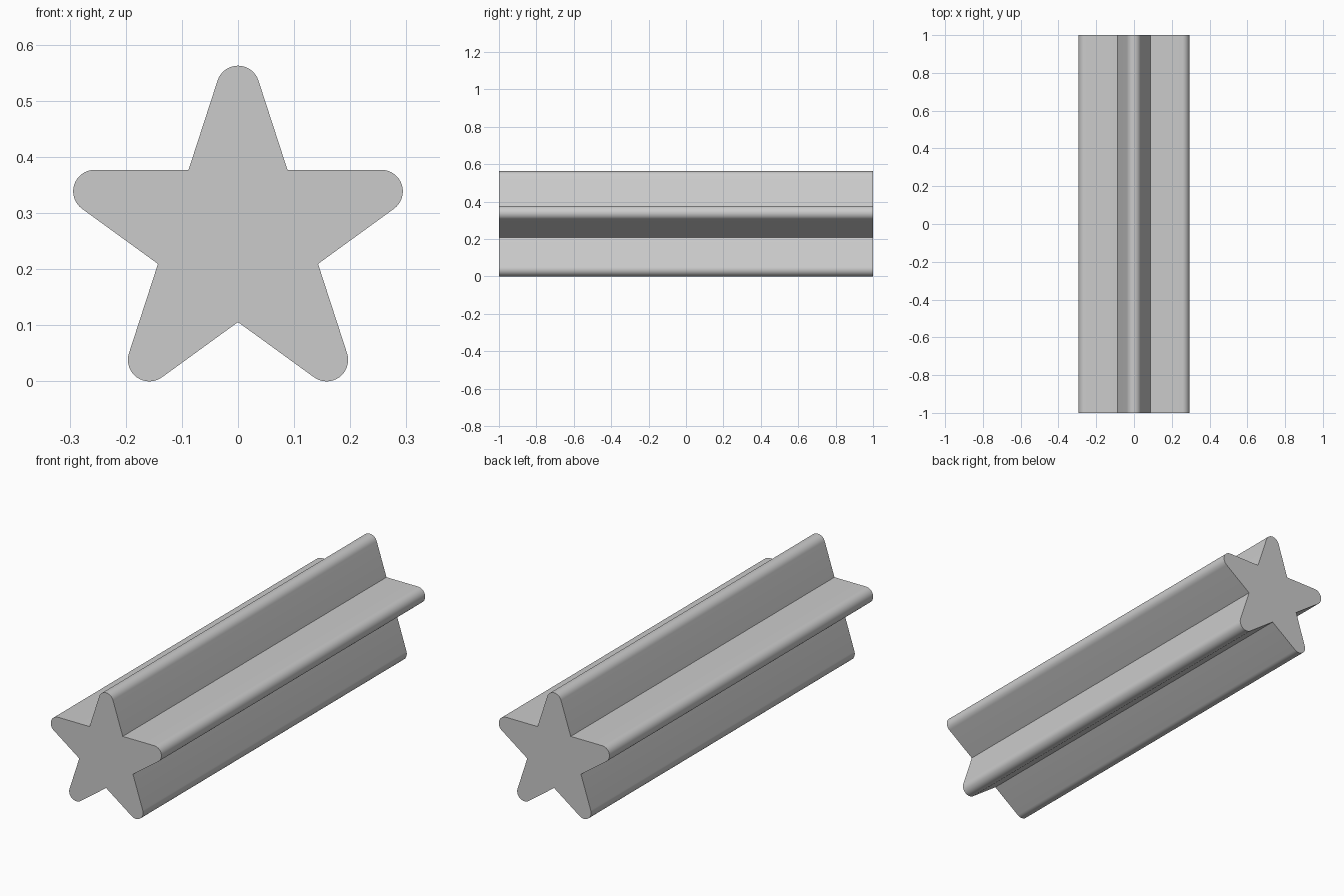
import bpy, bmesh
from math import sin, cos, radians
from mathutils import Vector

if "Cube" in bpy.data.objects:
    bpy.data.objects.remove(bpy.data.objects["Cube"])

INNER = 0.15       # distance from centre to the inner corners
TIP_DIST = 0.2687  # distance from centre to each tip's rounding centre
TIP_R = 0.0383     # tip rounding radius
CENTRE_Z = 0.2557
SEGS = 16


def polar(r, deg):
    a = radians(deg)
    return Vector((r * cos(a), 0, r * sin(a)))


# Star outline: rounded tip followed by a sharp inner corner, five times
centre = Vector((0, -1, CENTRE_Z))
outline = []
for arm in range(5):
    a = 90 + 72 * arm
    for i in range(SEGS + 1):
        outline.append(centre + polar(TIP_DIST, a) + polar(TIP_R, a - 72 + 144 * i / SEGS))
    outline.append(centre + polar(INNER, a + 36))

# Extrude the outline into a bar along y
bm = bmesh.new()
face = bm.faces.new([bm.verts.new(p) for p in outline])
new = bmesh.ops.extrude_face_region(bm, geom=[face], use_keep_orig=True)["geom"]
bmesh.ops.translate(bm, vec=(0, 2, 0), verts=[g for g in new if isinstance(g, bmesh.types.BMVert)])
bmesh.ops.recalc_face_normals(bm, faces=bm.faces[:])

mesh = bpy.data.meshes.new("star_bar")
bm.to_mesh(mesh)
bm.free()
bar = bpy.data.objects.new("star_bar", mesh)
bpy.context.collection.objects.link(bar)

# Smooth tips, sharp corners and ends
bpy.context.view_layer.objects.active = bar
bar.select_set(True)
bpy.ops.object.shade_smooth_by_angle(angle=radians(30))
